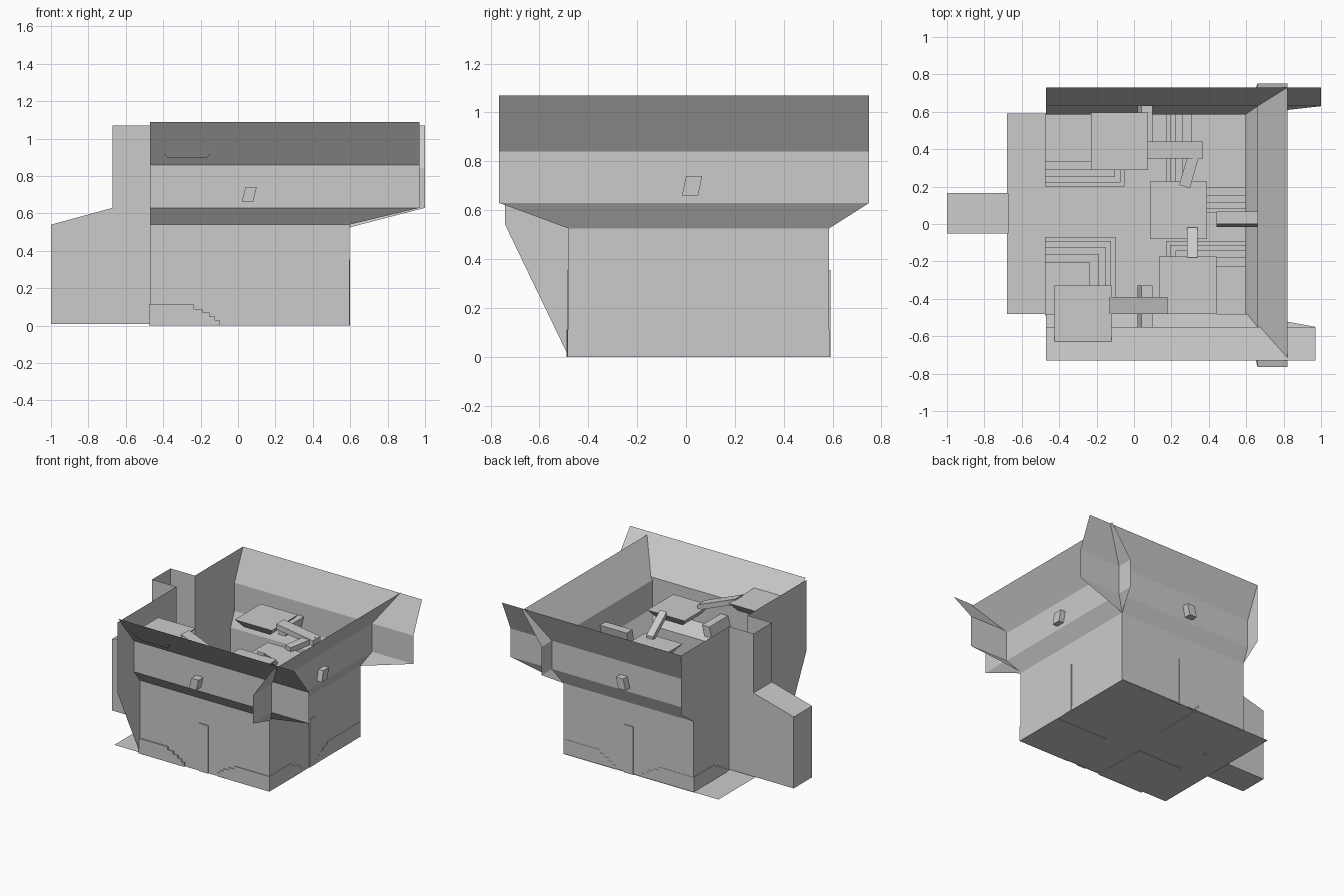
import bpy
from mathutils import Vector

if "Cube" in bpy.data.objects:
    bpy.data.objects.remove(bpy.data.objects["Cube"])


def mesh(name, verts, faces):
    me = bpy.data.meshes.new(name)
    me.from_pydata([tuple(v) for v in verts], [], faces)
    me.update()
    ob = bpy.data.objects.new(name, me)
    bpy.context.collection.objects.link(ob)
    return ob


HEX = [(3, 2, 1, 0), (4, 5, 6, 7), (0, 1, 5, 4), (1, 2, 6, 5), (2, 3, 7, 6), (3, 0, 4, 7)]


def box(name, x0, x1, y0, y1, z0, z1, taper=0.0):
    t = taper  # bottom inset
    v = [(x0+t, y0+t, z0), (x1-t, y0+t, z0), (x1-t, y1-t, z0), (x0+t, y1-t, z0),
         (x0, y0, z1), (x1, y0, z1), (x1, y1, z1), (x0, y1, z1)]
    return mesh(name, v, HEX)


def beam(name, a, b, width, height, skew=0.0):
    """Prism from a to b (centre line), optionally with a leaning section."""
    a, b = Vector(a), Vector(b)
    side = (b - a).cross(Vector((0, 0, 1))).normalized()
    if side.x + side.y < 0:
        side.negate()
    up = Vector((0, 0, height / 2))
    sec = [-side*(width/2 + skew/2) - up, side*(width/2 - skew/2) - up,
           side*(width/2 + skew/2) + up, -side*(width/2 - skew/2) + up]
    return mesh(name, [a + s for s in sec] + [b + s for s in sec], HEX)


def wall(name, rows, axis):
    """Thin flared wall; each row is (offset, z, start, end)."""
    v = []
    for off, z, s, e in rows:
        v += [(s, off, z), (e, off, z)] if axis == 'x' else [(off, s, z), (off, e, z)]
    return mesh(name, v, [(2*i, 2*i+1, 2*i+3, 2*i+2) for i in range(len(rows) - 1)])


# Flared outer walls
wall("front_wall", [(-.48, 0, -.47, .595), (-.48, .54, -.47, .595), (-.55, .63, -.47, .97),
                    (-.55, .86, -.47, .97), (-.73, 1.09, -.47, .97)], 'x')
wall("back_wall", [(.585, 0, -.47, .595), (.585, .525, -.47, .595), (.63, .63, -.47, 1),
                   (.63, .84, -.47, 1), (.73, 1.07, -.47, 1)], 'x')
wall("right_wall", [(.595, 0, -.48, .585), (.595, .525, -.48, .585), (.66, .63, -.765, .75),
                    (.66, .84, -.765, .75), (.82, 1.07, -.765, .75)], 'y')

# Left wall in two panels beside the entrance gap
left = {"left_wall_back": [(.165, 0), (.165, 1.07), (.73, 1.07), (.73, .63), (.585, .525), (.585, 0)],
        "left_wall_front": [(-.05, 0), (-.48, 0), (-.74, .54), (-.74, 1.07), (-.05, 1.07)]}
for name, pts in left.items():
    mesh(name, [(-.47, y, z) for y, z in pts], [tuple(range(len(pts)))])

# Entrance tunnel with open-topped tower
prof = [(-.47, .01), (-1, .01), (-1, .54), (-.67, .63), (-.67, 1.07), (-.47, 1.07)]
n = len(prof)
tv = [(x, y, z) for y in (-.05, .165) for x, z in prof]
mesh("entrance_tunnel", tv,
     [(i, i+1, i+1+n, i+n) for i in range(4)] +
     [(0, 1, 2, 3), (0, 3, 4, 5), (n+3, n+2, n+1, n), (n+5, n+4, n+3, n)])

# Floor
mesh("floor", [(-.68, -.48, .004), (.595, -.48, .004), (.595, .59, .004), (-.68, .59, .004)], [(0, 1, 2, 3)])

# Stepped blocks in the four corners: corner x, corner y, outer extent x, y
LEVELS = [0, .03, .05, .07, .09, .112]
INSET = [0, .022, .052, .09, .135]
for name, cx, cy, ex, ey in [("front_left", -.475, -.49, -.10, -.07), ("back_left", -.475, .587, -.05, .20),
                             ("front_right", .597, -.485, .17, -.09), ("back_right", .597, .587, .17, .06)]:
    sx = 1 if ex > cx else -1
    sy = 1 if ey > cy else -1
    for i, d in enumerate(INSET):
        xs = sorted((cx, ex - sx*d))
        ys = sorted((cy, ey - sy*d))
        box(f"{name}_step_{i}", xs[0], xs[1], ys[0], ys[1], LEVELS[i], LEVELS[i+1])

# Tapered floating platforms, rising around the room
for name, x0, y0, z in [("back_platform", -.23, .29, .76), ("middle_platform", .085, -.08, .70),
                        ("right_platform", .135, -.48, .82), ("high_platform", -.425, -.635, .96)]:
    box(name, x0, x0 + .305, y0, y0 + .307, z - .06, z, .045)

# Bridges between platforms
beam("back_bridge", (.07, .395, .765), (.37, .395, .72), .09, .04)
beam("corner_bridge", (.33, .41, .725), (.27, .2, .71), .06, .04)
beam("middle_bridge", (.312, -.02, .70), (.312, -.18, .825), .055, .04)
beam("high_bridge", (.18, -.435, .825), (-.13, -.435, .95), .09, .04)

# Leaning beams through the walls, and the shallow strips below them
beam("front_beam", (.06, -.33, .70), (.06, -.605, .70), .06, .08, .02)
beam("back_beam", (.06, .44, .70), (.06, .68, .70), .06, .08, .02)
beam("right_beam", (.44, .025, .70), (.70, .025, .70), .066, .08, .017)
box("front_strip", .02, .095, -.487, -.475, 0, .355)
box("back_strip", .02, .095, .58, .591, 0, .355)
box("right_strip", .59, .60, -.015, .058, 0, .355)
